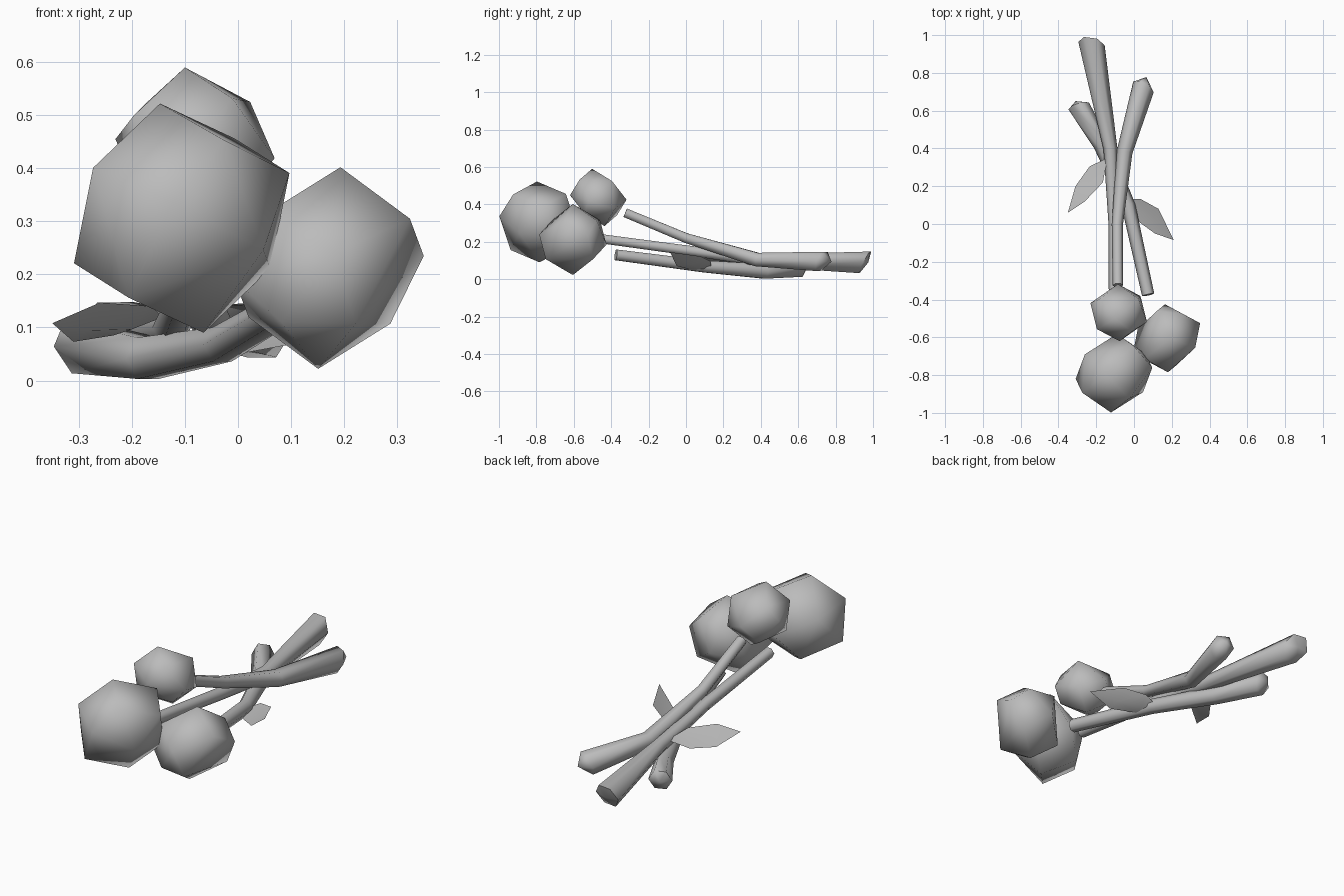
import bpy, bmesh, math
from mathutils import Vector

if "Cube" in bpy.data.objects:
    bpy.data.objects.remove(bpy.data.objects["Cube"])

grey = bpy.data.materials.new("plain_grey")
grey.diffuse_color = (0.5, 0.5, 0.5, 1)
grey.use_nodes = True
grey.node_tree.nodes["Principled BSDF"].inputs["Base Color"].default_value = grey.diffuse_color


def finish(bm, name, angle):
    bmesh.ops.recalc_face_normals(bm, faces=bm.faces)
    me = bpy.data.meshes.new(name)
    bm.to_mesh(me)
    bm.free()
    me.materials.append(grey)
    ob = bpy.data.objects.new(name, me)
    bpy.context.collection.objects.link(ob)
    bpy.ops.object.select_all(action='DESELECT')
    ob.select_set(True)
    bpy.context.view_layer.objects.active = ob
    bpy.ops.object.shade_smooth_by_angle(angle=math.radians(angle))


def bulb(name, centre, half):
    """Faceted ball: hull of the given points and their opposites."""
    bm = bmesh.new()
    c = Vector(centre)
    for p in half:
        bm.verts.new(c + Vector(p))
        bm.verts.new(c - Vector(p))
    bmesh.ops.convex_hull(bm, input=bm.verts)
    finish(bm, name, 89)


def stem(name, path, slant, tip, sides=6):
    """Tube through (x, y, z, radius) points; the last ring is cut at a slant."""
    bm = bmesh.new()
    pts = [Vector(p[:3]) for p in path]
    rings = []
    for i, p in enumerate(path):
        d = (pts[min(i + 1, len(pts) - 1)] - pts[max(i - 1, 0)]).normalized()
        side = d.cross(Vector((0, 0, 1))).normalized()
        up = side.cross(d)
        ring = []
        for k in range(sides):
            a = 2 * math.pi * k / sides
            co = pts[i] + p[3] * (math.cos(a) * side + math.sin(a) * up)
            if i == len(path) - 1:
                co += d * slant * (math.sin(a) - 0.6 * math.cos(a))
            ring.append(bm.verts.new(co))
        rings.append(ring)
    for r, s in zip(rings, rings[1:]):
        for k in range(sides):
            j = (k + 1) % sides
            bm.faces.new((r[k], r[j], s[j], s[k]))
    bm.faces.new(rings[0])
    # Bluntly pointed cut end
    end = bm.verts.new(pts[-1] + d * tip)
    for k in range(sides):
        bm.faces.new((rings[-1][k], rings[-1][(k + 1) % sides], end))
    finish(bm, name, 65)


def leaf(name, base, tip, left, right, fold):
    """Thin blade folded along its midrib, with a closed underside."""
    bm = bmesh.new()
    b, t = bm.verts.new(base), bm.verts.new(tip)
    ls = [bm.verts.new(p) for p in left]
    rs = [bm.verts.new(p) for p in right]
    for h in (fold, fold - 0.012):
        mids = [bm.verts.new((l.co + r.co) / 2 + Vector((0, 0, h))) for l, r in zip(ls, rs)]
        for s in (ls, rs):
            bm.faces.new((b, s[0], mids[0]))
            bm.faces.new((s[0], s[1], mids[1], mids[0]))
            bm.faces.new((s[1], t, mids[1]))
    finish(bm, name, 30)


# Flower heads
bulb("large_bulb", (-0.106, -0.79, 0.306), [
    (-0.041, -0.007, 0.216), (-0.016, -0.208, 0.03), (0.203, 0.03, 0.085),
    (-0.167, -0.104, 0.095), (0.1, 0.148, 0.15), (0.154, -0.1, -0.06),
    (0.08, -0.134, 0.147)])
bulb("medium_bulb", (0.172, -0.605, 0.212), [
    (0.021, 0, 0.19), (0.008, -0.18, 0.027), (0.178, 0.08, 0.023),
    (0.152, -0.05, 0.093), (0.09, 0.127, 0.102), (0.115, 0.108, -0.105),
    (-0.05, 0.145, 0.105)])
bulb("small_bulb", (-0.081, -0.469, 0.437), [
    (-0.019, -0.033, 0.153), (0.15, -0.05, -0.018), (-0.005, 0.151, -0.012),
    (0.104, 0.073, 0.088), (-0.115, -0.088, 0.063), (0.07, -0.1, 0.095),
    (-0.093, 0.075, 0.085)])

# Stems, from the flower end to the thick cut end
stem("upper_stem", [
    (-0.085, -0.325, 0.355, 0.028), (-0.088, 0.0, 0.22, 0.03),
    (-0.05, 0.38, 0.105, 0.042), (0.05, 0.725, 0.095, 0.06)], 0.02, 0.055)
stem("long_stem", [
    (-0.105, -0.52, 0.225, 0.028), (-0.105, 0.0, 0.155, 0.03),
    (-0.125, 0.4, 0.1, 0.037), (-0.225, 0.955, 0.09, 0.067)], 0.035, 0.02)
stem("lower_stem", [
    (0.075, -0.375, 0.13, 0.033), (-0.03, 0.1, 0.068, 0.037),
    (-0.17, 0.42, 0.042, 0.045), (-0.293, 0.625, 0.063, 0.056)], 0.02, 0.03)

# Leaves
leaf("left_leaf", (-0.14, 0.35, 0.12), (-0.35, 0.06, 0.108),
     [(-0.235, 0.305, 0.085), (-0.31, 0.2, 0.073)],
     [(-0.165, 0.22, 0.14), (-0.26, 0.12, 0.147)], -0.004)
leaf("right_leaf", (-0.04, 0.135, 0.053), (0.21, -0.085, 0.145),
     [(0.0, 0.03, 0.05), (0.11, -0.05, 0.07)],
     [(0.035, 0.132, 0.096), (0.13, 0.08, 0.122)], -0.004)
